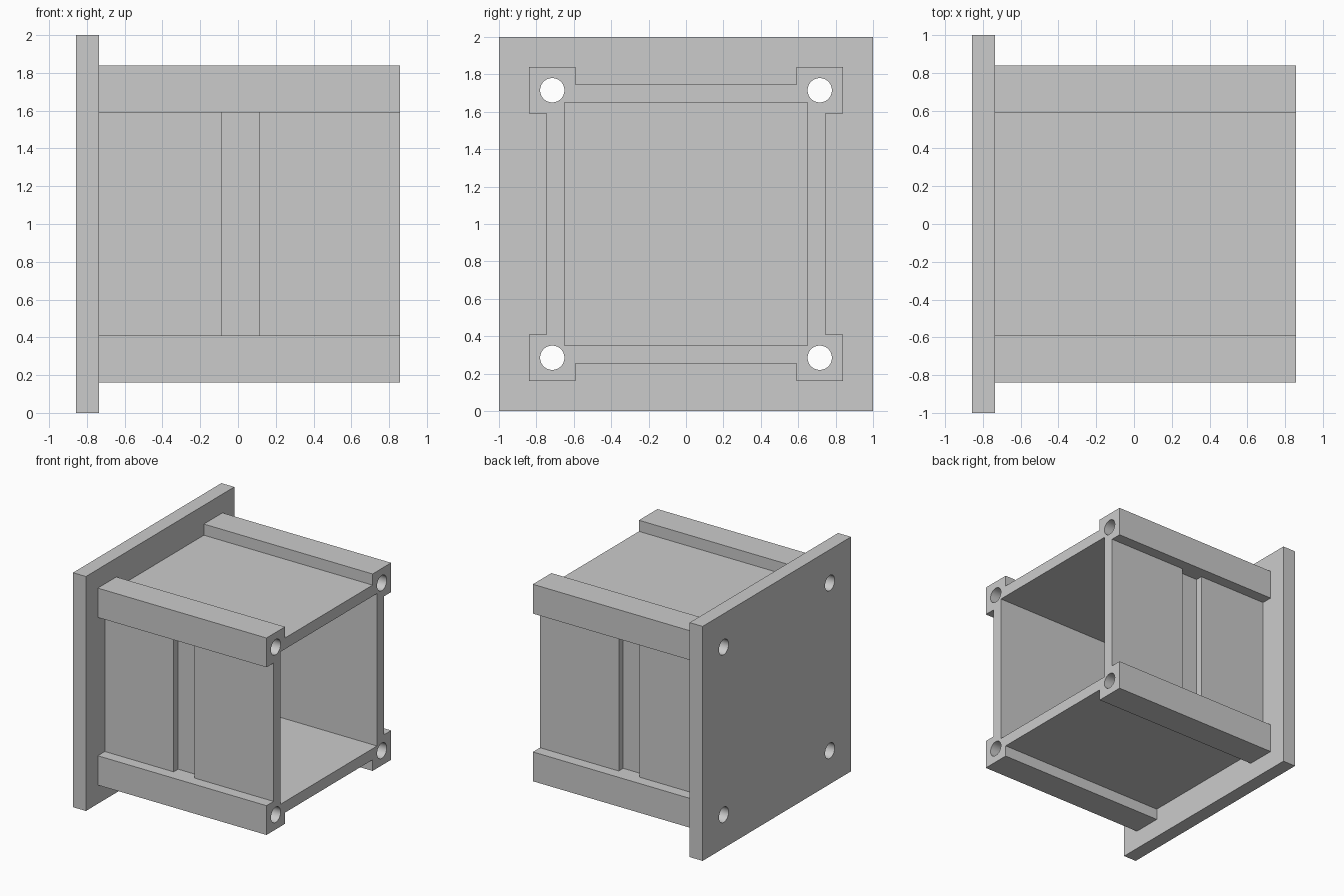
import bpy, bmesh, math

if "Cube" in bpy.data.objects:
    bpy.data.objects.remove(bpy.data.objects["Cube"])

PLATE_X0, PLATE_X1, END_X = -0.857, -0.735, 0.857
MID_Z = 1.0


def box(name, x, y, z):
    bpy.ops.mesh.primitive_cube_add(size=1, location=(sum(x) / 2, sum(y) / 2, sum(z) / 2))
    ob = bpy.context.object
    ob.name = name
    ob.scale = (x[1] - x[0], y[1] - y[0], z[1] - z[0])
    bpy.ops.object.transform_apply(location=True, rotation=False, scale=True)
    return ob


def cut(target, cutter):
    cutter.hide_render = True
    cutter.hide_viewport = True
    cutter.display_type = 'WIRE'
    mod = target.modifiers.new("cut_" + cutter.name, 'BOOLEAN')
    mod.operation = 'DIFFERENCE'
    mod.solver = 'EXACT'
    mod.object = cutter


# Housing: one quarter of the outline (wall with square corner post), turned four times
quarter = [(0.745, -0.59), (0.745, 0.59), (0.84, 0.59), (0.84, 0.84), (0.59, 0.84)]
outline = []
for k in range(4):
    c, s = round(math.cos(k * math.pi / 2)), round(math.sin(k * math.pi / 2))
    pts = quarter[1:] + [(0.59, 0.745)]
    outline += [(c * y - s * z, s * y + c * z) for y, z in pts]

bm = bmesh.new()
face = bm.faces.new([bm.verts.new((PLATE_X1, y, z + MID_Z)) for y, z in outline])
ext = bmesh.ops.extrude_face_region(bm, geom=[face])
moved = [v for v in ext["geom"] if isinstance(v, bmesh.types.BMVert)]
bmesh.ops.translate(bm, verts=moved, vec=(END_X - PLATE_X1, 0, 0))
bmesh.ops.recalc_face_normals(bm, faces=bm.faces)
mesh = bpy.data.meshes.new("housing")
bm.to_mesh(mesh)
bm.free()
housing = bpy.data.objects.new("housing", mesh)
bpy.context.collection.objects.link(housing)

# Mounting plate
plate = box("mounting_plate", (PLATE_X0, PLATE_X1), (-1, 1), (0, 2))

# Open interior
cut(housing, box("cavity_cutter", (PLATE_X1 - 0.1, END_X + 0.1), (-0.65, 0.65), (0.35, 1.65)))

# Shallow vertical groove in the front and back walls
for side in (-1, 1):
    y = sorted((side * 0.685, side * 0.9))
    cut(housing, box("groove_cutter", (-0.085, 0.113), y, (0.41, 1.59)))

# Screw bores through the plate and the corner posts
for sy in (-1, 1):
    for sz in (-1, 1):
        bpy.ops.mesh.primitive_cylinder_add(
            vertices=48, radius=0.065, depth=2.2,
            location=(0, sy * 0.715, MID_Z + sz * 0.715), rotation=(0, math.pi / 2, 0))
        bore = bpy.context.object
        bore.name = "bore_cutter"
        cut(housing, bore)
        cut(plate, bore)
        for p in bore.data.polygons:
            p.use_smooth = len(p.vertices) == 4
